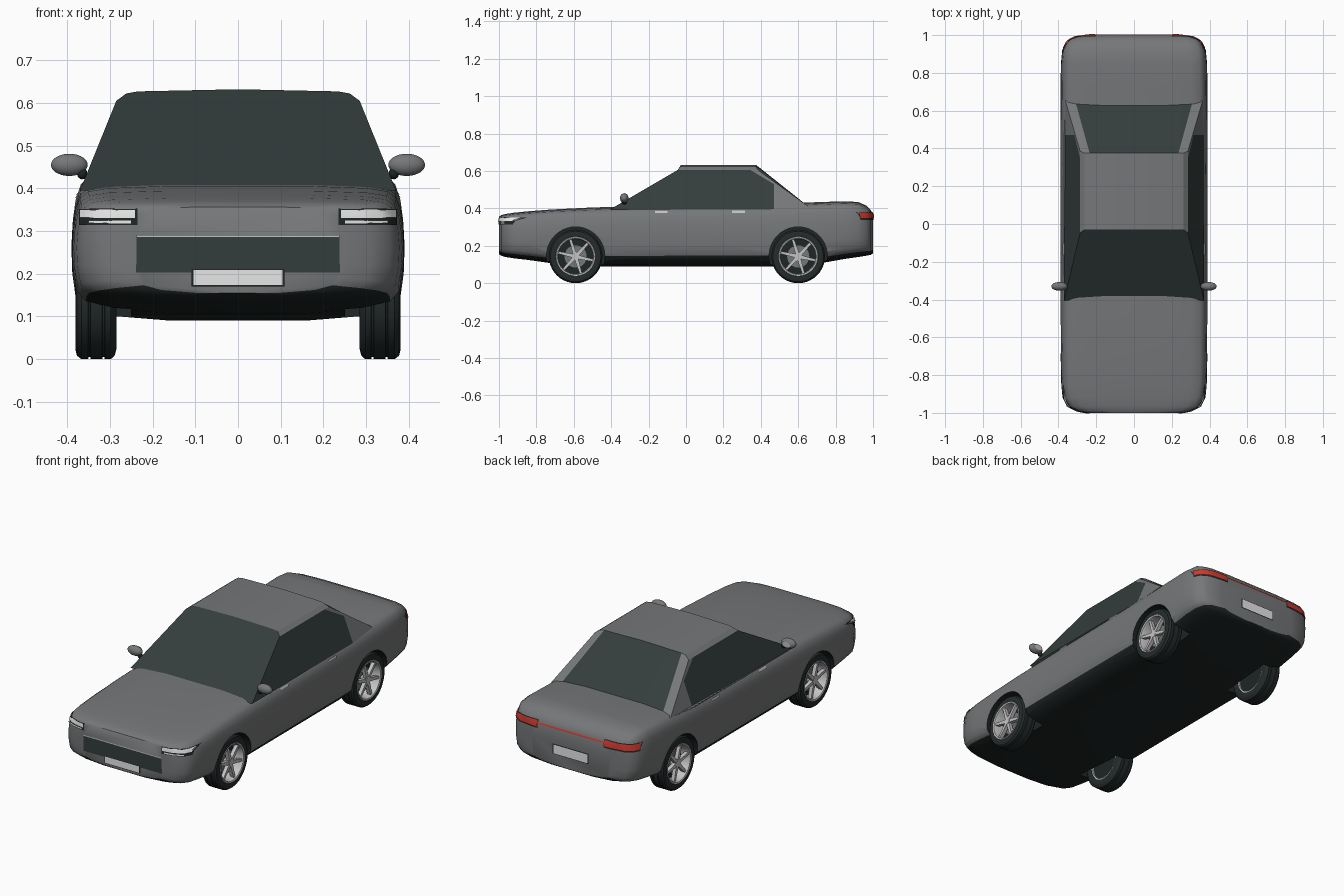
import bpy, bmesh, math
from mathutils import Vector, Matrix
from mathutils.bvhtree import BVHTree

if "Cube" in bpy.data.objects:
    bpy.data.objects.remove(bpy.data.objects["Cube"])


def mat(name, r, g, b):
    m = bpy.data.materials.new(name)
    m.diffuse_color = (r, g, b, 1)
    m.use_nodes = True
    m.node_tree.nodes["Principled BSDF"].inputs["Base Color"].default_value = m.diffuse_color
    return m


PAINT = mat("grey paint", .18, .185, .19)
TRIM = mat("black trim", .013, .018, .018)
GLASS = mat("dark glass", .034, .048, .045)
RUBBER = mat("tyre rubber", .018, .024, .024)
SILVER = mat("silver", .55, .55, .56)
WHITE = mat("pale lens", .8, .8, .8)
RED = mat("red lens", .6, .04, .025)


def make(name, bm, mats, angle=None, recalc=True):
    if recalc:
        bmesh.ops.recalc_face_normals(bm, faces=bm.faces)
    me = bpy.data.meshes.new(name)
    bm.to_mesh(me)
    bm.free()
    for m in mats:
        me.materials.append(m)
    ob = bpy.data.objects.new(name, me)
    bpy.context.collection.objects.link(ob)
    bpy.ops.object.select_all(action='DESELECT')
    ob.select_set(True)
    bpy.context.view_layer.objects.active = ob
    if angle:
        bpy.ops.object.shade_smooth_by_angle(angle=math.radians(angle))
    return ob


def cylinder(bm, r, x0, x1, y, z, seg=32):
    m = Matrix.Translation(((x0 + x1) / 2, y, z)) @ Matrix.Rotation(math.pi / 2, 4, 'Y')
    return bmesh.ops.create_cone(bm, cap_ends=True, segments=seg, radius1=r, radius2=r,
                                 depth=abs(x1 - x0), matrix=m)


# Body shell: one cross-section lofted through stations (y, half width, top, bottom)
STATIONS = [(-1, .24, .356, .155), (-.988, .31, .364, .147), (-.965, .356, .370, .14),
            (-.92, .378, .377, .133), (-.85, .385, .384, .125), (-.72, .388, .394, .107),
            (-.5, .39, .405, .09), (-.2, .39, .413, .09), (.2, .39, .419, .09),
            (.5, .39, .426, .09), (.72, .389, .434, .107), (.85, .387, .438, .13),
            (.92, .38, .434, .14), (.965, .36, .415, .147), (.988, .325, .39, .152),
            (1, .24, .365, .16)]
SECTION = [(0, 1), (.45, 1), (.78, .985), (.9, .96), (.95, .91), (.978, .81), (.993, .68),
           (1, .53), (.995, .35), (.975, .175), (.92, .09), (.75, .035), (.4, 0), (0, 0)]
ring_shape = SECTION + [(-x, z) for x, z in SECTION[-2:0:-1]]
bm = bmesh.new()
rings = [[bm.verts.new((w * fx, y, b + (t - b) * fz)) for fx, fz in ring_shape]
         for y, w, t, b in STATIONS]
n = len(ring_shape)
for a, b in zip(rings, rings[1:]):
    for i in range(n):
        j = (i + 1) % n
        f = bm.faces.new((a[i], a[j], b[j], b[i]))
        mid = min(i, n - 1 - i)                      # strip number counted from the roof side
        end = abs(f.calc_center_median().y) > .72
        f.material_index = 1 if mid >= (10 if end else 9) else 0
bm.faces.new(rings[0])
bm.faces.new(rings[-1])
body = make("body", bm, [PAINT, TRIM])

# Wheel arches cut out of the body
WHEELS = (-.59, .60)
bm = bmesh.new()
for y in WHEELS:
    for s in (1, -1):
        cylinder(bm, .156, s * .25, s * .55, y, .145, 40)
for f in bm.faces:
    f.material_index = 1
cutter = make("arch_cutter", bm, [PAINT, TRIM])
cutter.hide_render = True
bpy.context.view_layer.objects.active = body
body.select_set(True)
mod = body.modifiers.new("arches", 'BOOLEAN')
mod.operation = 'DIFFERENCE'
mod.solver = 'EXACT'
mod.object = cutter
bpy.ops.object.modifier_apply(modifier=mod.name)
bpy.data.objects.remove(cutter)
bpy.ops.object.select_all(action='DESELECT')
body.select_set(True)
bpy.ops.object.shade_smooth_by_angle(angle=math.radians(50))

# Cabin: glass, rear pillars and roof
bm = bmesh.new()
BASE = .395


def side_x(z):
    return .37 - (z - BASE) * .085 / .21


HALF = {'A': (side_x(BASE), -.405, BASE), 'B': (.285, -.045, .605), 'C': (.285, .385, .605),
        'D': (side_x(.41), .655, .41), 'E': (.262, -.03, .622), 'F': (.262, .375, .622),
        'M': (.235, -.03, .627), 'R': (.235, .375, .627), 'S': (.312, .655, .41),
        'U': (side_x(BASE), .47, BASE), 'V': (side_x(.53), .47, .53), 'W': (.285, .345, .605)}
V = {}
for k, (x, y, z) in HALF.items():
    V[k, 1] = bm.verts.new((x, y, z))
    V[k, -1] = bm.verts.new((-x, y, z))
for k, y in (('G', -.03), ('H', .375)):
    V[k, 1] = V[k, -1] = bm.verts.new((0, y, .632))


def panel(keys, s, mi):
    bm.faces.new([V[k, s] for k in keys]).material_index = mi


for s in (1, -1):
    panel('ABWVU', s, 1)       # side window
    panel('UVWCD', s, 0)       # rear pillar side
    panel('BWCFE', s, 0)       # roof rail
    panel('FCDSR', s, 0)       # rear pillar back
    panel('EFRM', s, 0)
    panel('MRHG', s, 0)


def across(keys, centre, mi):
    vs = [V[k, 1] for k in keys] + ([V[centre, 1]] if centre else [])
    bm.faces.new(vs + [V[k, -1] for k in reversed(keys)]).material_index = mi


across('ABEM', 'G', 1)         # windscreen
across('SR', 'H', 1)           # rear window
across('AUDS', None, 0)        # closed base
make("cabin", bm, [PAINT, GLASS], 25)

# Thin plates laid onto the body surface
tree = BVHTree.FromObject(body, bpy.context.evaluated_depsgraph_get())


def plate(name, axis, side, u0, u1, z0, z1, material, lift, nu=12):
    """axis 1: plate on front/rear, u is x.  axis 0: plate on a flank, u is y."""
    bm = bmesh.new()
    rows = []
    d = Vector((0, 0, 0))
    d[axis] = -side
    for j in range(3):
        row = []
        for i in range(nu + 1):
            o = Vector((0, 0, z0 + (z1 - z0) * j / 2))
            o[axis], o[1 - axis] = side * 2, u0 + (u1 - u0) * i / nu
            hit, nor, _, _ = tree.ray_cast(o, d)
            row.append(bm.verts.new(hit + nor * lift) if hit else None)
        rows.append(row)
    for j in range(2):
        for i in range(nu):
            q = [rows[j][i], rows[j][i + 1], rows[j + 1][i + 1], rows[j + 1][i]]
            if all(q):
                f = bm.faces.new(q)
                f.normal_update()
                if f.normal.dot(d) > 0:
                    f.normal_flip()
    return make(name, bm, [material], 40, recalc=False)


plate("grille", 1, -1, -.238, .238, .203, .287, GLASS, .003)
plate("grille_strip", 1, -1, -.238, .238, .286, .291, SILVER, .004)
plate("front_plate_frame", 1, -1, -.109, .109, .17, .211, TRIM, .005)
plate("front_plate", 1, -1, -.104, .104, .174, .209, WHITE, .007)
plate("rear_plate_frame", 1, 1, -.109, .109, .222, .278, TRIM, .003)
plate("rear_plate", 1, 1, -.104, .104, .226, .274, WHITE, .005)
plate("rear_light_strip", 1, 1, -.21, .21, .362, .369, RED, .004, 24)
for s in (1, -1):
    plate("headlight_frame", 1, -1, s * .235, s * .37, .314, .351, TRIM, .003)
    plate("headlight_main", 1, -1, s * .24, s * .366, .330, .348, WHITE, .006)
    plate("headlight_lower", 1, -1, s * .25, s * .348, .318, .324, WHITE, .006)
    plate("tail_light_frame", 1, 1, s * .2, s * .372, .338, .381, TRIM, .003)
    plate("tail_light", 1, 1, s * .205, s * .37, .347, .377, RED, .006)
    for y0, y1 in ((-.165, -.1), (.245, .315)):
        plate("door_handle", 0, s, y0, y1, .375, .388, SILVER, .005, 4)

# Door mirrors: stalk, housing and reflector
for s in (1, -1):
    bm = bmesh.new()
    bmesh.ops.create_uvsphere(bm, u_segments=24, v_segments=14, radius=1, matrix=Matrix.Translation(
        (s * .395, -.33, .455)) @ Matrix.Diagonal((.043, .023, .026, 1)))
    make("mirror_housing", bm, [PAINT], 60)
    bm = bmesh.new()
    bmesh.ops.create_uvsphere(bm, u_segments=12, v_segments=8, radius=1, matrix=Matrix.Translation(
        (s * .365, -.33, .435)) @ Matrix.Diagonal((.012, .014, .014, 1)))
    make("mirror_stalk", bm, [TRIM], 60)
    bm = bmesh.new()
    bmesh.ops.create_circle(bm, cap_ends=True, segments=20, radius=1, matrix=Matrix.Translation(
        (s * .395, -.306, .455)) @ Matrix.Rotation(-math.pi / 2, 4, 'X') @ Matrix.Diagonal((.026, .016, 1, 1)))
    make("mirror_glass", bm, [SILVER], recalc=False)


# Wheels
def lathe(name, profile, s, y, material, seg=40):
    """Closed (x, radius) profile turned about the axle."""
    bm = bmesh.new()
    loops = [[bm.verts.new((s * x, y + r * math.cos(a), .143 + r * math.sin(a))) for x, r in profile]
             for a in (2 * math.pi * i / seg for i in range(seg))]
    m = len(profile)
    for i in range(seg):
        a, b = loops[i], loops[(i + 1) % seg]
        for j in range(m):
            k = (j + 1) % m
            bm.faces.new((a[j], a[k], b[k], b[j]))
    return make(name, bm, [material], 35)


TYRE = [(.288, .1), (.285, .12), (.289, .135), (.298, .143), (.312, .143), (.313, .138), (.317, .138),
        (.318, .143), (.345, .143), (.346, .138), (.350, .138), (.351, .143), (.367, .143),
        (.377, .135), (.381, .12), (.377, .1)]
RIM = [(.29, .102), (.376, .102), (.379, .106), (.381, .104), (.379, .097), (.36, .092), (.29, .092)]
for s in (1, -1):
    for y in WHEELS:
        lathe("tyre", TYRE, s, y, RUBBER)
        lathe("rim", RIM, s, y, SILVER)
        bm = bmesh.new()
        cylinder(bm, .094, s * .30, s * .325, y, .143)
        make("wheel_back", bm, [TRIM], 35)
        bm = bmesh.new()
        cylinder(bm, .062, s * .326, s * .338, y, .143)
        make("brake_disc", bm, [PAINT], 35)
        bm = bmesh.new()
        cylinder(bm, .02, s * .335, s * .374, y, .143, 20)
        for i in range(6):                            # tapered spokes
            g = bmesh.ops.create_cube(bm, size=1)['verts']
            for v in g:
                outer = v.co.z > 0
                v.co = Vector(((s * .372 if v.co.x * s > 0 else s * .352),
                               v.co.y * (.013 if outer else .021), .096 if outer else .01))
            bmesh.ops.transform(bm, verts=g, matrix=Matrix.Translation((0, y, .143))
                                @ Matrix.Rotation(math.pi / 3 * i + .3, 4, 'X'))
        make("wheel_spokes", bm, [SILVER], 35)
